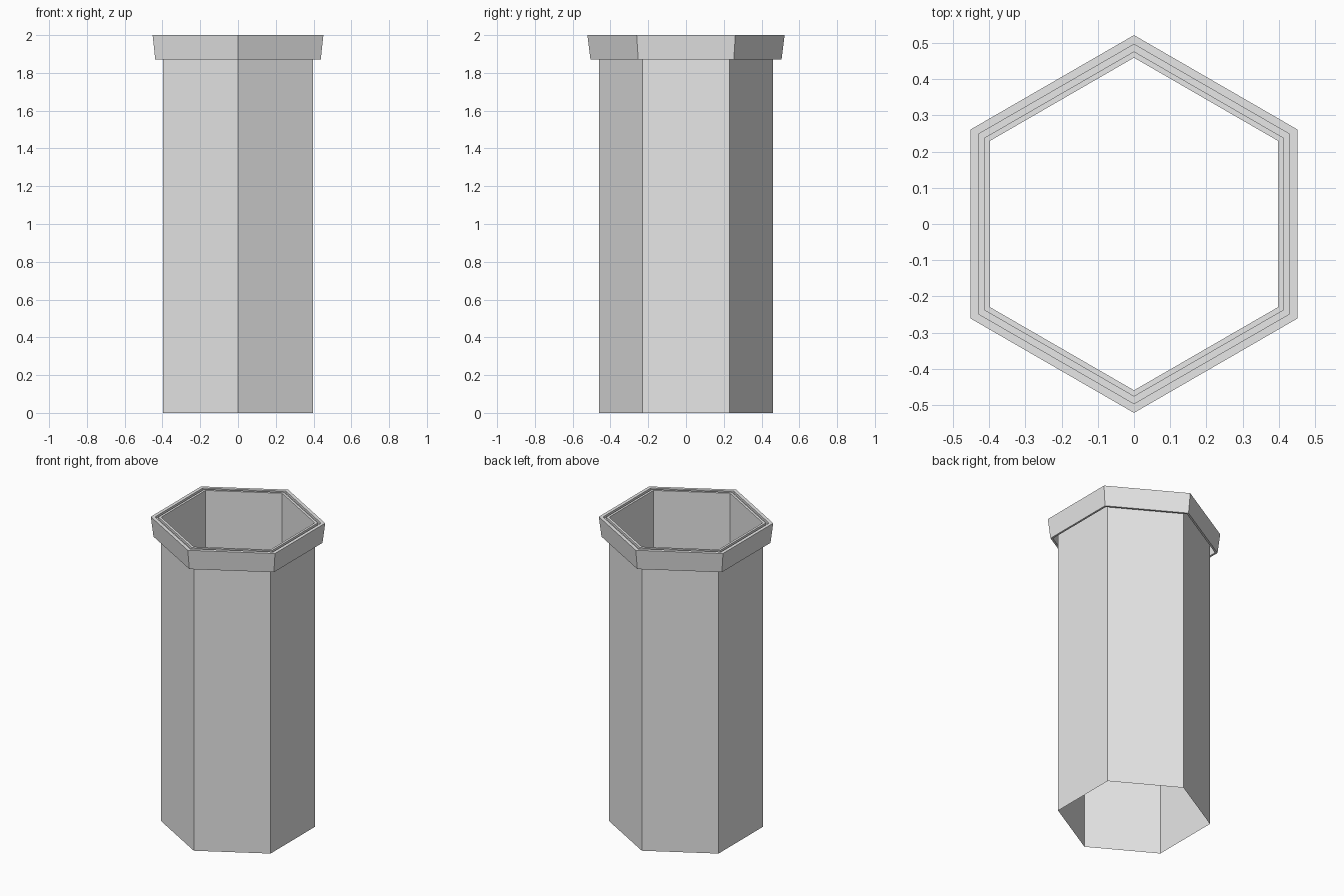
import bpy
import bmesh
import math

cube = bpy.data.objects.get("Cube")
if cube:
    bpy.data.objects.remove(cube, do_unlink=True)

SIDES = 6
TOP = 2.0
COLLAR_BASE = 1.87
WALL = 0.398  # distance from the axis to a flat of the tube

grey = bpy.data.materials.new("light grey")
grey.use_nodes = True
colour = (0.8, 0.8, 0.8, 1.0)
grey.diffuse_color = colour
grey.node_tree.nodes["Principled BSDF"].inputs["Base Color"].default_value = colour


def hex_sweep(name, profile):
    """Sweep a (flat distance, height) profile around a hexagon."""
    bm = bmesh.new()
    rings = []
    for flat, z in profile:
        r = flat / math.cos(math.pi / SIDES)
        angles = [math.pi / 2 + math.tau * i / SIDES for i in range(SIDES)]
        rings.append([bm.verts.new((r * math.cos(a), r * math.sin(a), z)) for a in angles])
    for low, high in zip(rings, rings[1:]):
        for i in range(SIDES):
            j = (i + 1) % SIDES
            bm.faces.new((low[i], low[j], high[j], high[i]))
    mesh = bpy.data.meshes.new(name)
    bm.to_mesh(mesh)
    bm.free()
    mesh.materials.append(grey)
    obj = bpy.data.objects.new(name, mesh)
    bpy.context.collection.objects.link(obj)
    return obj


# Open thin-walled tube
hex_sweep("tube", [(WALL, 0), (WALL, TOP)])

# Flared collar: inner skirt, outer wall, then the grooved rim back to the tube
groove = TOP - 0.015
hex_sweep("collar", [
    (0.43, groove), (0.425, COLLAR_BASE), (0.438, COLLAR_BASE),
    (0.452, TOP), (0.43, TOP), (0.43, groove),
    (0.413, groove), (0.413, TOP), (WALL, TOP),
])
